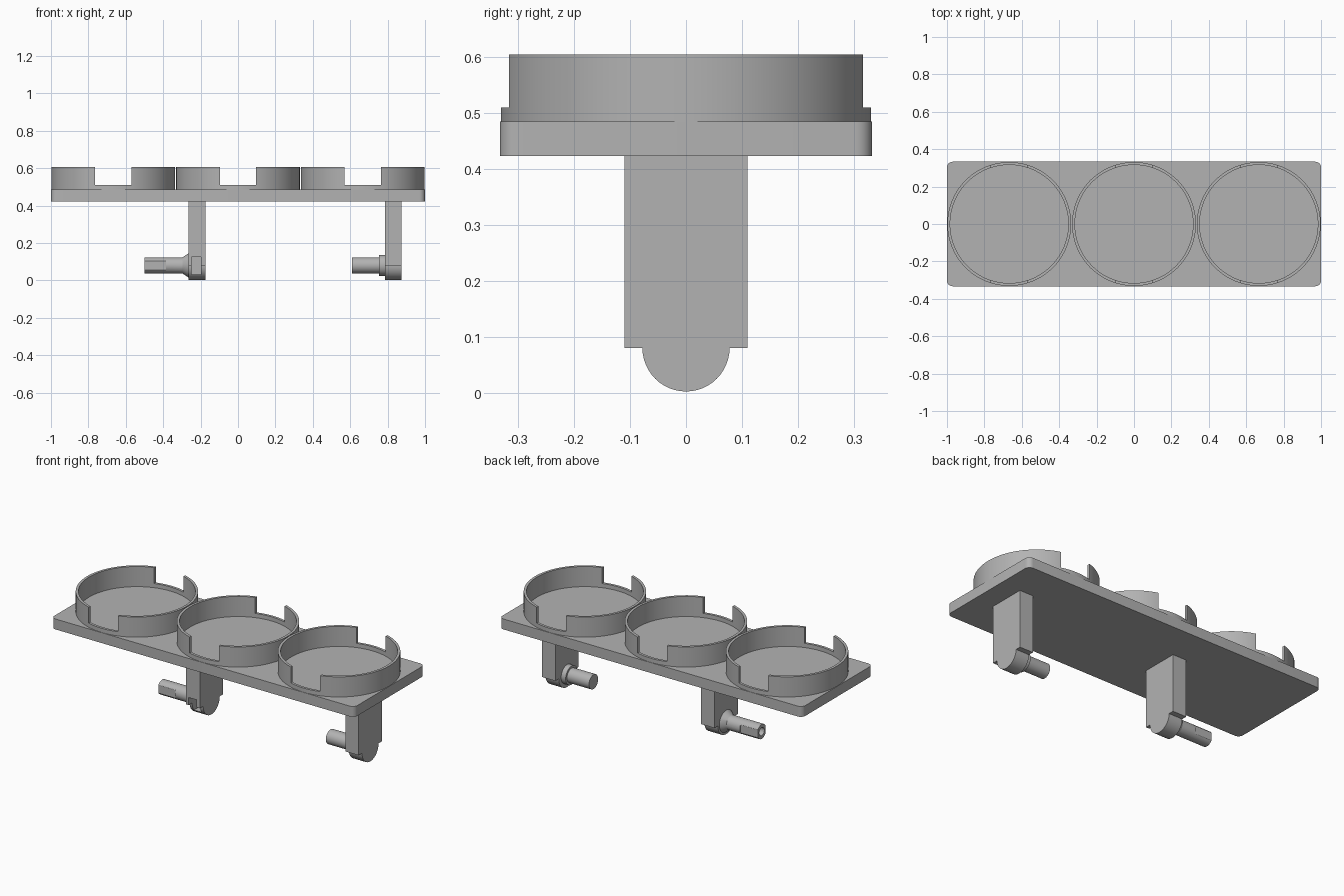
import bpy
import math

if "Cube" in bpy.data.objects:
    bpy.data.objects.remove(bpy.data.objects["Cube"], do_unlink=True)

grey = bpy.data.materials.new("plain grey")
grey.use_nodes = True
colour = (0.45, 0.45, 0.45, 1)
grey.diffuse_color = colour
grey.node_tree.nodes["Principled BSDF"].inputs["Base Color"].default_value = colour


def finish(name):
    ob = bpy.context.object
    ob.name = name
    ob.data.materials.append(grey)
    bpy.ops.object.transform_apply(location=False, rotation=True, scale=True)
    return ob


def box(name, x, y, z):
    spans = (x, y, z)
    bpy.ops.mesh.primitive_cube_add(size=1, location=[(a + b) / 2 for a, b in spans])
    bpy.context.object.scale = [b - a for a, b in spans]
    return finish(name)


def upright_cylinder(name, x, radius, z0, z1):
    bpy.ops.mesh.primitive_cylinder_add(vertices=96, radius=radius, depth=z1 - z0,
                                        location=(x, 0, (z0 + z1) / 2))
    return finish(name)


def lying_cone(name, x0, x1, r0, r1):
    # Round part along x, on the pivot axis of the legs
    bpy.ops.mesh.primitive_cone_add(vertices=48, radius1=r0, radius2=r1, depth=x1 - x0,
                                    location=((x0 + x1) / 2, 0, AXIS),
                                    rotation=(0, math.pi / 2, 0))
    return finish(name)


def combine(ob, others, operation="DIFFERENCE"):
    for other in others:
        mod = ob.modifiers.new(operation.lower(), "BOOLEAN")
        mod.operation, mod.object, mod.solver = operation, other, "EXACT"
        bpy.context.view_layer.objects.active = ob
        bpy.ops.object.modifier_apply(modifier=mod.name)
        bpy.data.objects.remove(other, do_unlink=True)


def smooth(ob):
    bpy.ops.object.select_all(action="DESELECT")
    ob.select_set(True)
    bpy.context.view_layer.objects.active = ob
    bpy.ops.object.shade_smooth_by_angle(angle=math.radians(25))


AXIS = 0.08
BASE, DECK, LIP, TOP = 0.423, 0.485, 0.51, 0.605

# Base plate with rounded vertical corners
plate = box("base_plate", (-1, 1), (-0.333, 0.333), (BASE, DECK))
bevel = plate.modifiers.new("corners", "BEVEL")
bevel.width, bevel.segments = 0.03, 6
bevel.limit_method = "WEIGHT"
weights = plate.data.attributes.new("bevel_weight_edge", "FLOAT", "EDGE")
for edge in plate.data.edges:
    a, b = (plate.data.vertices[i].co for i in edge.vertices)
    weights.data[edge.index].value = float(abs(a.z - b.z) > 0.01)
bpy.ops.object.modifier_apply(modifier=bevel.name)
smooth(plate)

# Three holder rings, each notched at front and back
for name, x in (("right", -0.667), ("middle", 0), ("left", 0.667)):
    ring = upright_cylinder(name + "_holder_ring", x, 0.331, DECK, TOP)
    bore = upright_cylinder("bore", x, 0.316, DECK - 0.1, TOP + 0.1)
    notch = box("notch", (x - 0.097, x + 0.097), (-0.5, 0.5), (LIP, TOP + 0.1))
    combine(ring, [bore, notch])
    smooth(ring)

# Legs: flat post with a half-round foot
legs = {}
for name, x0, x1 in (("right", -0.265, -0.175), ("left", 0.785, 0.873)):
    leg = box(name + "_leg", (x0, x1), (-0.11, 0.11), (AXIS, BASE))
    combine(leg, [lying_cone("foot", x0, x1, 0.078, 0.078)], "UNION")
    legs[name] = leg

# Nut pocket in the right leg, open to the front
combine(legs["right"], [box("pocket", (-0.248, -0.197), (-0.2, 0.045), (0.032, 0.125))])

# Right pin: hollow, flared at the leg, flats on the tip
pin = lying_cone("right_pin", -0.5, -0.265, 0.043, 0.043)
combine(pin, [lying_cone("flare", -0.297, -0.26, 0.043, 0.068)], "UNION")
flats = [box("flat", (-0.6, -0.385), span, (-0.1, 0.3))
         for span in ((-0.1, -0.036), (0.036, 0.1))]
combine(pin, flats + [lying_cone("bolt_hole", -0.6, -0.27, 0.024, 0.024)])

# Left pin: solid, with a stepped collar
left_pin = lying_cone("left_pin", 0.61, 0.79, 0.043, 0.043)
collar = lying_cone("left_pin_collar", 0.755, 0.787, 0.056, 0.056)

for ob in (*legs.values(), pin, left_pin, collar):
    smooth(ob)
